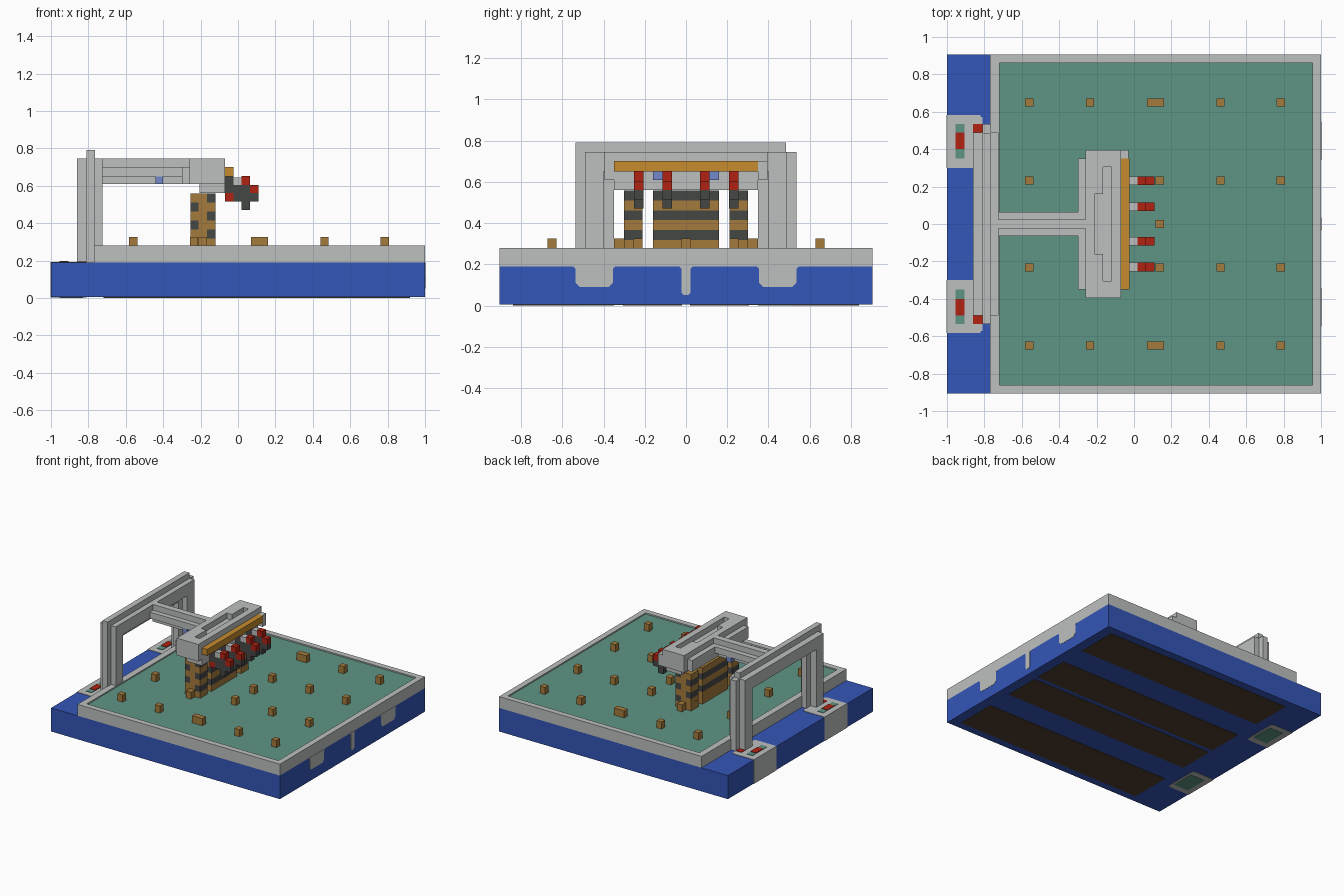
import bpy, bmesh

cube = bpy.data.objects.get("Cube")
if cube:
    bpy.data.objects.remove(cube, do_unlink=True)


def material(name, hex_code):
    def linear(i):
        c = int(hex_code[i:i + 2], 16) / 255
        return c / 12.92 if c <= 0.04045 else ((c + 0.055) / 1.055) ** 2.4
    m = bpy.data.materials.new(name)
    col = (linear(0), linear(2), linear(4), 1)
    m.diffuse_color = col
    m.use_nodes = True
    m.node_tree.nodes["Principled BSDF"].inputs["Base Color"].default_value = col
    return m


BLUE = material("deep blue", "3456B8")
GRAY = material("light gray", "BDC0BF")
TEAL = material("teal", "5F9586")
BROWN = material("brown", "A57B3C")
DARK = material("charcoal", "454745")
RED = material("red", "B02212")
ORANGE = material("orange", "C68C2E")
PALE = material("pale blue", "7389CC")
UNDER = material("dark brown", "524030")


def finish(name, bm, mat):
    bmesh.ops.recalc_face_normals(bm, faces=bm.faces)
    me = bpy.data.meshes.new(name)
    bm.to_mesh(me)
    bm.free()
    me.materials.append(mat)
    ob = bpy.data.objects.new(name, me)
    bpy.context.collection.objects.link(ob)
    return ob


def boxes(name, mat, spans):
    """One object from boxes, each given as (x0, x1, y0, y1, z0, z1)."""
    bm = bmesh.new()
    for x0, x1, y0, y1, z0, z1 in spans:
        vs = bmesh.ops.create_cube(bm, size=1)["verts"]
        for v in vs:
            v.co = (x1 if v.co.x > 0 else x0, y1 if v.co.y > 0 else y0, z1 if v.co.z > 0 else z0)
    return finish(name, bm, mat)


def both(spans):
    """Add the mirror image across y = 0 to each box."""
    return list(spans) + [(a, b, -d, -c, e, f) for a, b, c, d, e, f in spans]


# Base, raised tray rim and green floor
boxes("base", BLUE, [(-1, 1, -.905, .905, .004, .19)])
boxes("tray_rim", GRAY, [(-.77, -.72, -.905, .905, .19, .28),
                         (.955, 1, -.905, .905, .19, .28)]
      + both([(-.72, .955, .86, .905, .19, .28)]))
boxes("tray_floor", TEAL, [(-.72, .955, -.86, .86, .19, .27)])
boxes("underside_panels", UNDER, both([(-.72, .92, .515, .84, 0, .01),
                                       (-.72, .92, .02, .306, 0, .01)]))


# Rounded gray tabs hanging from the rim on the end face
def tab(name, centre, half, bottom, cut):
    prof = [(-half - .012, .19), (-half, .178), (-half, bottom + cut),
            (-half + cut, bottom), (half - cut, bottom), (half, bottom + cut),
            (half, .178), (half + .012, .19)]
    bm = bmesh.new()
    f = bm.faces.new([bm.verts.new((.997, centre + y, z)) for y, z in prof])
    out = bmesh.ops.extrude_face_region(bm, geom=[f])["geom"]
    bmesh.ops.translate(bm, vec=(.005, 0, 0),
                        verts=[v for v in out if isinstance(v, bmesh.types.BMVert)])
    finish(name, bm, GRAY)


tab("centre_tab", 0, .022, .05, .012)
tab("front_tab", -.445, .09, .09, .02)
tab("back_tab", .445, .09, .09, .02)

# Gantry feet set into the base, with their painted pads
boxes("feet", GRAY, both([(-1.002, -.82, .3, .583, .002, .193),
                          (-.82, -.81, .31, .573, .002, .193)]))
boxes("foot_pads", TEAL, both([(-.955, -.905, .35, .535, .19, .196),
                               (-.955, -.83, .35, .535, 0, .006)]))
boxes("foot_red_pads", RED, both([(-.955, -.905, .4, .49, .19, .199),
                                  (-.86, -.81, .49, .535, .19, .196)]))

# Gantry: cross-shaped posts and beam
boxes("gantry_posts", GRAY, both([(-.81, -.765, .35, .535, .19, .745),
                                  (-.86, -.725, .4, .49, .19, .745)]))
boxes("gantry_beam", GRAY, [(-.81, -.765, -.535, .485, .61, .79),
                            (-.86, -.725, -.49, .49, .65, .745)])

# Arm reaching out over the tray
boxes("arm", GRAY, [(-.73, -.25, -.065, .065, .65, .7),
                    (-.73, -.25, -.025, .025, .61, .745)])
boxes("arm_clips", PALE, both([(-.44, -.4, .025, .065, .61, .65)]))

# Head with a stepped trough along its top
boxes("head_body", GRAY, [(-.26, -.07, -.395, .395, .61, .7),
                          (-.3, -.26, -.35, .35, .61, .7),
                          (-.205, -.07, -.35, .35, .56, .61),
                          (-.07, -.03, .35, .395, .61, .7)])
boxes("head_top", GRAY, [(-.26, -.21, -.395, .395, .7, .745),
                         (-.12, -.07, -.395, .395, .7, .745)]
      + both([(-.21, -.12, .305, .395, .7, .745),
              (-.21, -.165, .16, .305, .7, .745)]))
boxes("front_bar", ORANGE, [(-.07, -.025, -.35, .35, .65, .7)])
boxes("head_clips", PALE, both([(-.07, -.062, .115, .16, .61, .65)]))

# Grippers along the front of the head
for i, y in enumerate((-.23, -.092, .092, .232)):
    a, b = y - .023, y + .023
    boxes(f"gripper_body_{i}", DARK, [(-.07, -.025, a, b, .56, .65),
                                      (-.025, .065, a, b, .515, .605),
                                      (.065, .11, a, b, .515, .56),
                                      (.02, .065, a, b, .47, .515)])
    boxes(f"gripper_tips_{i}", RED, [(.02, .065, a, b, .605, .652),
                                     (.065, .11, a, b, .56, .605),
                                     (-.07, -.025, a, b, .515, .56)])
    boxes(f"gripper_pin_{i}", GRAY, [(-.025, .02, a, b, .605, .645)])

# Brick stacks: layers of three bars with one dark bar shifting side to side
H = .048
X0, CELL = -.255, .045
for name, y0, y1 in (("front_stack", -.3, -.21), ("middle_stack", -.16, .16), ("back_stack", .21, .3)):
    brown, dark = [], []
    for layer in range(6):
        z = .27 + layer * H
        dark_col = 1 if layer == 0 else (2 if layer % 2 else 0)
        for col in range(3):
            span = (X0 + col * CELL, X0 + (col + 1) * CELL, y0, y1, z, z + H)
            (dark if col == dark_col else brown).append(span)
    boxes(name + "_bricks", BROWN, brown)
    boxes(name + "_dark_bricks", DARK, dark)
boxes("stack_feet", BROWN, both([(-.21, -.165, .3, .35, .27, .325)]))

# Small studs scattered over the tray
studs = []
for y in (.65, .232):
    for x in (-.56, -.235, .115 if y > .5 else .138, .463, .785):
        w = .045 if x == .115 else .022
        studs.append((x - w, x + w, y - .022, y + .022, .27, .326))
boxes("studs", BROWN, both(studs) + [(.116, .16, -.022, .022, .27, .326)])
